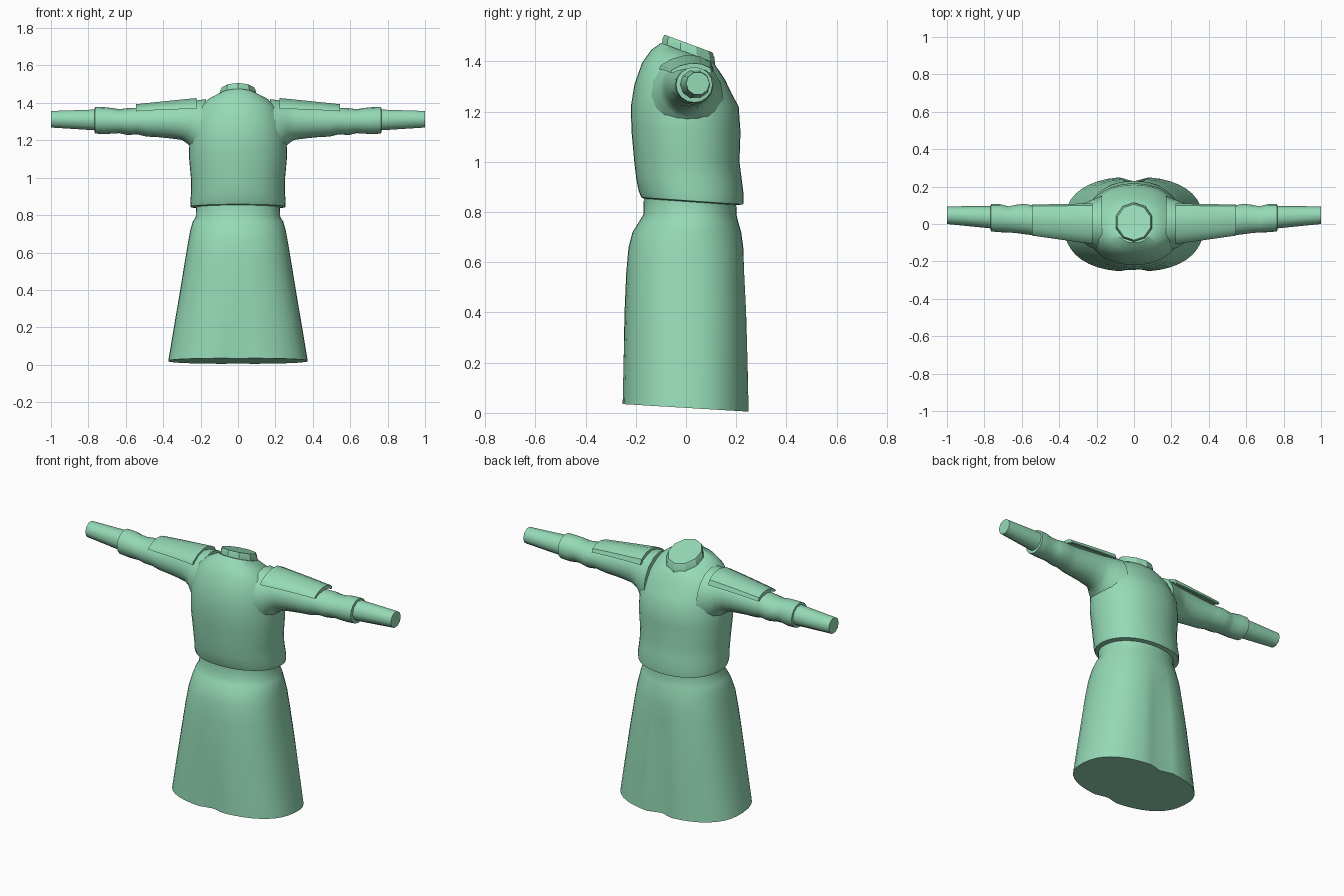
import bpy, bmesh, math

green = bpy.data.materials.new("soft green")
green.diffuse_color = (0.30, 0.70, 0.47, 1)


def finish(name, bm, angle=35):
    bmesh.ops.recalc_face_normals(bm, faces=bm.faces)
    mesh = bpy.data.meshes.new(name)
    bm.to_mesh(mesh)
    bm.free()
    ob = bpy.data.objects.new(name, mesh)
    bpy.context.collection.objects.link(ob)
    mesh.materials.append(green)
    bpy.ops.object.select_all(action='DESELECT')
    ob.select_set(True)
    bpy.context.view_layer.objects.active = ob
    bpy.ops.object.shade_smooth_by_angle(angle=math.radians(angle))
    return ob


def loft(name, rings, angle=35):
    """Skin closed rings of points and cap both ends."""
    bm = bmesh.new()
    loops = [[bm.verts.new(p) for p in ring] for ring in rings]
    n = len(loops[0])
    for a, b in zip(loops, loops[1:]):
        for i in range(n):
            j = (i + 1) % n
            bm.faces.new((a[i], a[j], b[j], b[i]))
    bm.faces.new(loops[0])
    bm.faces.new(loops[-1])
    return finish(name, bm, angle)


def spow(v, e):
    return math.copysign(abs(v) ** e, v)


def body_ring(z, hx, yf, yb, tilt=0, e=2.15, front=0, back=0, n=40):
    """Rounded horizontal ring, tilted front to back, with pleat notches."""
    cy, hy = (yf + yb) / 2, (yb - yf) / 2
    pts = []
    for i in range(n):
        t = 2 * math.pi * i / n
        x = hx * spow(math.sin(t), 2 / e)
        y = cy - hy * spow(math.cos(t), 2 / e)
        if i == 0:
            y += front
        if i == n // 2:
            y -= back
        pts.append((x, y, z - tilt * y))
    return pts


# Tunic body: skirt, waist band and bloused top in one skin
loft("robe_body", [body_ring(*r) for r in [
    (0.02, 0.373, -0.255, 0.252, 0.06, 2.4, 0.022, 0.024),
    (0.20, 0.343, -0.251, 0.248, 0.03, 2.4, 0.012, 0.024),
    (0.40, 0.309, -0.245, 0.242, 0, 2.4, 0.0, 0.022),
    (0.56, 0.283, -0.238, 0.234, 0, 2.35, 0, 0.015),
    (0.66, 0.266, -0.229, 0.228, 0, 2.3, 0, 0.0),
    (0.72, 0.255, -0.213, 0.220),
    (0.765, 0.242, -0.185, 0.207),
    (0.79, 0.226, -0.170, 0.201),
    (0.842, 0.224, -0.168, 0.200, 0.07),
    (0.846, 0.253, -0.178, 0.228, 0.07),
    (0.875, 0.255, -0.188, 0.230, 0.04),
    (0.93, 0.250, -0.198, 0.222),
    (1.00, 0.252, -0.206, 0.213),
    (1.12, 0.263, -0.217, 0.217),
    (1.22, 0.258, -0.220, 0.210),
    (1.29, 0.245, -0.205, 0.182, 0.1),
    (1.36, 0.215, -0.175, 0.155, 0.2),
    (1.405, 0.168, -0.138, 0.130, 0.3),
    (1.437, 0.105, -0.100, 0.108, 0.37)]])

# Raised collar, tipped down toward the back
loft("collar", [body_ring(z, r, 0.01 - ry, 0.01 + ry, 0.37, 2, 0, 0, 10)
                for z, r, ry in [(1.42, 0.104, 0.106), (1.455, 0.101, 0.104),
                                 (1.475, 0.092, 0.096)]], 30)


def arm_ring(side, x, yf, yb, zb, zt, n=16):
    cy, cz = (yf + yb) / 2, (zb + zt) / 2
    return [(side * x, cy + (yb - yf) / 2 * math.cos(2 * math.pi * i / n),
             cz + (zt - zb) / 2 * math.sin(2 * math.pi * i / n)) for i in range(n)]


SLEEVE = [
    (0.17, -0.15, 0.15, 1.08, 1.420), (0.235, -0.125, 0.125, 1.135, 1.412),
    (0.265, -0.103, 0.112, 1.178, 1.405), (0.30, -0.092, 0.106, 1.202, 1.400),
    (0.36, -0.082, 0.102, 1.210, 1.394), (0.43, -0.074, 0.100, 1.217, 1.385),
    (0.49, -0.066, 0.098, 1.220, 1.379), (0.54, -0.060, 0.100, 1.232, 1.374),
    (0.59, -0.054, 0.108, 1.228, 1.372), (0.635, -0.048, 0.102, 1.238, 1.366),
    (0.67, -0.045, 0.094, 1.236, 1.372), (0.715, -0.044, 0.106, 1.233, 1.377),
    (0.765, -0.040, 0.106, 1.236, 1.378), (0.767, -0.026, 0.096, 1.250, 1.367)]

FOREARM = [(0.74, -0.026, 0.097, 1.249, 1.368), (1.0, 0.0, 0.094, 1.266, 1.359)]


def shoulder_pad(name, side):
    """Curved plate wrapped over the top of the sleeve."""
    # x, front y, back y, edge height, crown height
    sections = [(0.222, -0.108, 0.110, 1.368, 1.426), (0.32, -0.094, 0.108, 1.366, 1.416),
                (0.43, -0.078, 0.106, 1.362, 1.405), (0.545, -0.062, 0.104, 1.355, 1.393)]
    arc = [(0, 0), (0.03, 0.28), (0.22, 0.72), (0.48, 1), (0.74, 0.92), (0.95, 0.5), (1, 0)]
    rings = []
    for x, yf, yb, ze, zt in sections:
        outer = [(side * x, yf + (yb - yf) * u, ze + (zt - ze) * v) for u, v in arc]
        inner = [(side * x, yf + 0.015 + (yb - yf - 0.03) * u, ze + (zt - ze - 0.022) * v)
                 for u, v in reversed(arc)]
        rings.append(outer + inner)
    loft(name, rings, 40)


# Mirrored sleeves, forearms and shoulder plates
for label, side in (("left", 1), ("right", -1)):
    loft(label + "_sleeve", [arm_ring(side, *r) for r in SLEEVE])
    loft(label + "_forearm", [arm_ring(side, *r, n=10) for r in FOREARM], 40)
    shoulder_pad(label + "_shoulder_pad", side)
